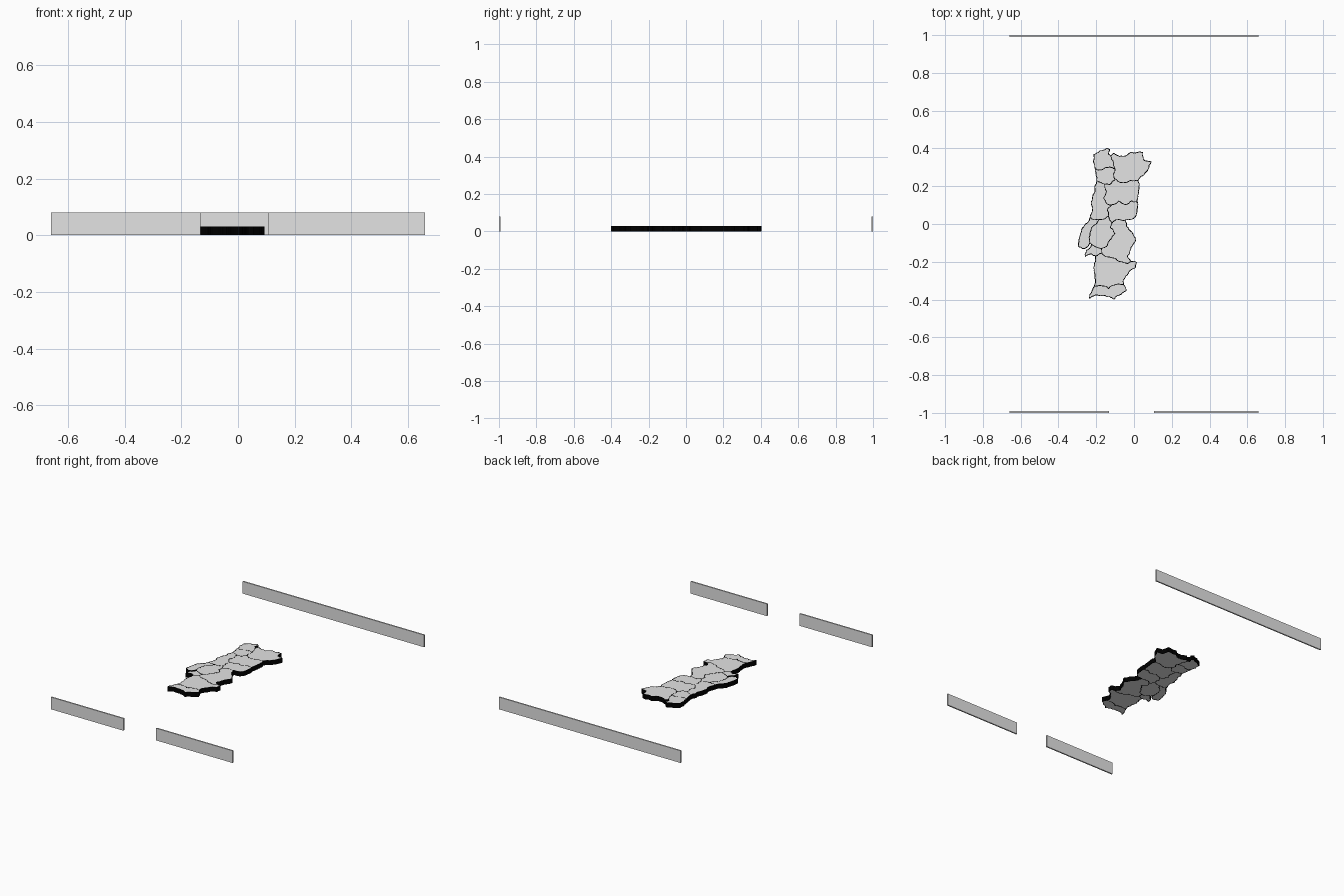
import bpy
import bmesh
import random
from mathutils import Vector

random.seed(4)
UNIT = 0.01          # map outline points are given in hundredths
MAP_HEIGHT = 0.03
LINE_RELIEF = 0.0006
LINE_WIDTH = 0.0042
WALL_HEIGHT = 0.08
WALL_THICKNESS = 0.009

cube = bpy.data.objects.get("Cube")
if cube:
    bpy.data.objects.remove(cube, do_unlink=True)


def make_material(name, colour):
    material = bpy.data.materials.new(name)
    material.use_nodes = True
    material.diffuse_color = colour
    material.node_tree.nodes["Principled BSDF"].inputs["Base Color"].default_value = colour
    return material


grey = make_material("light grey", (0.77, 0.77, 0.77, 1))
black = make_material("black", (0, 0, 0, 1))


def add_object(name, bm, material):
    bmesh.ops.recalc_face_normals(bm, faces=bm.faces)
    mesh = bpy.data.meshes.new(name)
    bm.to_mesh(mesh)
    bm.free()
    mesh.materials.append(material)
    obj = bpy.data.objects.new(name, mesh)
    bpy.context.collection.objects.link(obj)


def add_slab(name, bm, bottom, top, material):
    """Thicken the flat faces of bm into a solid between two heights."""
    bmesh.ops.translate(bm, verts=bm.verts, vec=(0, 0, bottom))
    extruded = bmesh.ops.extrude_face_region(bm, geom=bm.faces[:], use_keep_orig=True)
    raised = [item for item in extruded["geom"] if isinstance(item, bmesh.types.BMVert)]
    bmesh.ops.translate(bm, verts=raised, vec=(0, 0, top - bottom))
    add_object(name, bm, material)


def roughen(points, levels=3, amount=0.13):
    """Turn a coarse line into a jagged natural border by midpoint displacement."""
    for level in range(levels):
        finer = [points[0]]
        for start, end in zip(points, points[1:]):
            step = end - start
            side = Vector((-step.y, step.x))
            finer.append((start + end) / 2 + side * random.uniform(-amount, amount))
            finer.append(end)
        points = finer
    return points


# Places where borders meet each other or the outer edge
nodes = {
    "minho_coast": (-20.5, 29.3),
    "minho_east": (-12.3, 36),
    "minho_inner": (-10, 29),
    "douro_coast": (-19.6, 22.7),
    "douro_south": (-15.5, 21),
    "douro_inner": (-10, 23.8),
    "highland_east": (2.2, 23.2),
    "upper_east": (1.8, 11.5),
    "upper_inner": (-12, 10),
    "lower_west": (-13.5, 4),
    "lower_south": (-11.5, 0.5),
    "lower_east": (-5, 2),
    "centre_coast": (-23.2, 3.5),
    "centre_inner": (-18.5, 2.5),
    "estuary_north": (-23.5, -9.5),
    "estuary_south": (-22.5, -11),
    "plain_west": (-17.5, -13),
    "plain_south": (-17, -15.5),
    "plain_east": (-1, -19.8),
    "bay_coast": (-20.2, -17),
    "southern_coast": (-21, -33),
    "southern_east": (-5.5, -32),
    "south_west_cape": (-23.6, -39.4),
}
borders = {}


def border(start, end, *between):
    """Store a jagged border and build it as a thin black line through the map."""
    path = roughen([Vector(p) * UNIT for p in (nodes[start], *between, nodes[end])])
    borders[start, end] = path
    bm = bmesh.new()
    rails = []
    for before, point, after in zip(path[:1] + path, path, path[1:] + path[-1:]):
        along = (after - before).normalized()
        side = Vector((-along.y, along.x)) * LINE_WIDTH / 2
        rails.append([bm.verts.new((*(point + s), 0)) for s in (side, -side)])
    for (a, b), (c, d) in zip(rails, rails[1:]):
        bm.faces.new((a, b, d, c))
    add_slab(f"border_{start}_to_{end}", bm, 0, MAP_HEIGHT, black)


# Outer edge, clockwise from the north-west coast
border("minho_coast", "minho_east", (-21.5, 33.5), (-21.2, 36.8), (-18, 38.7),
       (-14.3, 40.2), (-12.9, 39.5), (-13.6, 37))
border("minho_east", "highland_east", (-10.6, 37.4), (-7.5, 35.8), (-4.5, 36), (-2, 38),
       (1, 37.6), (4.6, 38), (5.2, 34), (9.1, 32.8), (7.4, 29), (4.2, 25.4))
border("highland_east", "upper_east", (2.6, 18.5), (2, 14))
border("upper_east", "lower_east", (1.5, 8), (0.5, 3.7), (-2, 2.4))
border("lower_east", "plain_east", (-4, -1), (-1, -4.5), (1, -7.4), (-0.6, -11),
       (-2, -14), (-3.5, -17))
border("plain_east", "southern_east", (1.4, -20.5), (0.8, -23), (-2.5, -25),
       (-4.4, -27.5), (-5.8, -30.5))
border("southern_east", "south_west_cape", (-4, -35.2), (-6.5, -37), (-10.6, -39.8),
       (-15.5, -37.8), (-19.5, -37.5))
border("south_west_cape", "southern_coast", (-22.2, -35.5))
border("southern_coast", "bay_coast", (-20.6, -27), (-21.4, -23), (-20.3, -20))
border("bay_coast", "estuary_south", (-22.5, -15.8), (-25.8, -17.2), (-25.3, -14), (-23.6, -13))
border("estuary_south", "estuary_north")
border("estuary_north", "centre_coast", (-24.6, -12), (-27, -13), (-29.3, -12),
       (-28.7, -7), (-27.8, -3), (-24.6, 0.6))
border("centre_coast", "douro_coast", (-22.3, 9.6), (-20.6, 17.4))
border("douro_coast", "minho_coast", (-20, 25.5))

# Inner borders
border("minho_coast", "minho_inner", (-17, 28.7), (-13.5, 30))
border("minho_east", "minho_inner", (-11, 33))
border("minho_inner", "douro_inner", (-11, 26.5))
border("douro_coast", "douro_south", (-17.5, 22))
border("douro_south", "douro_inner", (-12.6, 21))
border("douro_inner", "highland_east", (-6, 21.8), (-2, 23))
border("douro_south", "upper_inner", (-14.6, 17), (-16, 14), (-14, 10.5))
border("upper_inner", "upper_east", (-8, 12.2), (-4, 10.4), (-1.5, 12.2))
border("upper_inner", "lower_west", (-14, 7))
border("lower_west", "lower_south", (-12.8, 2))
border("lower_south", "lower_east", (-8.3, 2.4))
border("centre_coast", "centre_inner", (-21, 2.2))
border("centre_inner", "lower_west", (-16, 2.6))
border("centre_inner", "estuary_north", (-20, 0), (-22.5, -2), (-23.3, -5))
border("lower_south", "plain_west", (-12.4, -2), (-10, -5), (-12.2, -8), (-14, -11))
border("estuary_south", "plain_west", (-20, -12.2))
border("plain_west", "plain_south")
border("bay_coast", "plain_south", (-18.6, -16))
border("plain_south", "plain_east", (-13.5, -17.5), (-8.5, -19.5), (-3.5, -21))
border("southern_coast", "southern_east", (-16, -32.8), (-13.5, -34.2), (-10, -32.2))

# Each province is the loop of borders through these meeting places
provinces = {
    "north_west_province": "minho_coast minho_east minho_inner",
    "river_mouth_province": "douro_coast minho_coast minho_inner douro_inner douro_south",
    "north_east_province": "minho_east highland_east douro_inner minho_inner",
    "upper_inland_province": "douro_south douro_inner highland_east upper_east upper_inner",
    "central_coast_province":
        "centre_coast douro_coast douro_south upper_inner lower_west centre_inner",
    "lower_inland_province": "upper_inner upper_east lower_east lower_south lower_west",
    "west_coast_province": "estuary_north centre_coast centre_inner",
    "peninsula_province": "bay_coast estuary_south plain_west plain_south",
    "river_valley_province":
        "estuary_south estuary_north centre_inner lower_west lower_south plain_west",
    "upper_plain_province": "plain_west lower_south lower_east plain_east plain_south",
    "lower_plain_province": "southern_coast bay_coast plain_south plain_east southern_east",
    "south_coast_province": "south_west_cape southern_coast southern_east",
}
for province, loop in provinces.items():
    stops = loop.split()
    outline = []
    for start, end in zip(stops, stops[1:] + stops[:1]):
        path = borders.get((start, end)) or borders[end, start][::-1]
        outline += path[:-1]
    bm = bmesh.new()
    bm.faces.new([bm.verts.new((*p, 0)) for p in outline])
    add_slab(province, bm, LINE_RELIEF, MAP_HEIGHT - LINE_RELIEF, grey)


# Thin upright walls at the front and back
def add_wall(name, left, right, outer_y):
    bm = bmesh.new()
    inner_y = outer_y * (1 - WALL_THICKNESS)
    corners = ((left, outer_y), (right, outer_y), (right, inner_y), (left, inner_y))
    bm.faces.new([bm.verts.new((x, y, 0)) for x, y in corners])
    add_slab(name, bm, 0, WALL_HEIGHT, grey)


add_wall("back_wall", -0.66, 0.66, 1)
add_wall("front_right_wall", -0.66, -0.133, -1)
add_wall("front_left_wall", 0.105, 0.66, -1)
